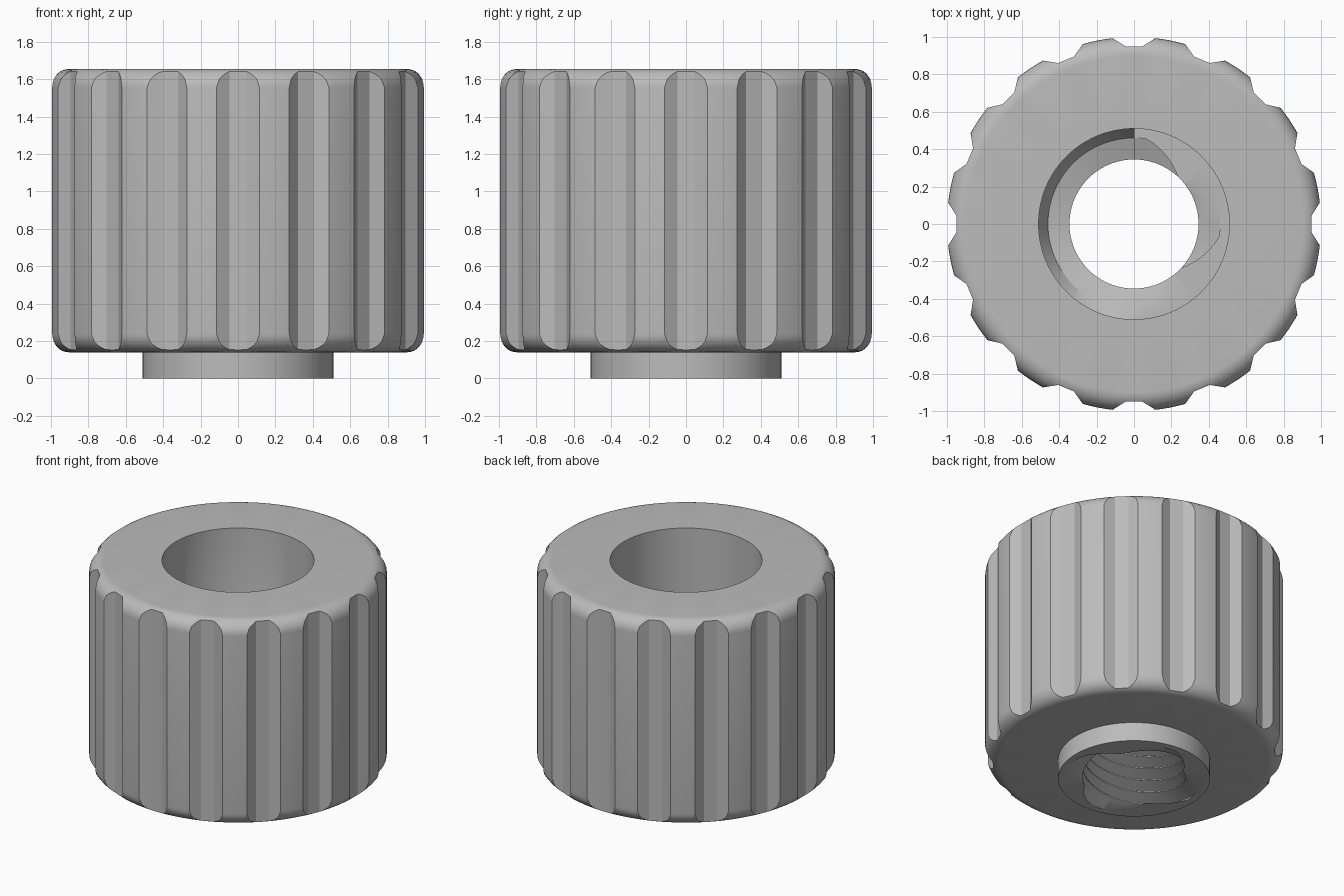
import bpy, bmesh, math
from math import pi, cos, sin, radians

cube = bpy.data.objects.get("Cube")
if cube:
    bpy.data.objects.remove(cube, do_unlink=True)

GROOVES = 16
R_OUT, R_FLOOR, FILLET = 1.0, 0.95, 0.1
Z_BODY, Z_TOP, Z_THREAD = 0.14, 1.655, 0.65
R_COLLAR, R_MINOR, R_MAJOR = 0.51, 0.345, 0.46
STARTS, PITCH = 4, 0.092
CREST = 0.05      # half-width of crest flat, in pitches
ROOT = 0.43       # where the root flat begins, in pitches


def lerp(a, b, t):
    return a + (b - a) * t


def outline():
    """Angle and radius of every column round the fluted rim."""
    floor, edge = (0.045, R_FLOOR), (0.115, (R_OUT**2 - 0.115**2) ** 0.5)
    right = [(0, R_FLOOR)] + [
        (lerp(floor[0], edge[0], i / 5), lerp(floor[1], edge[1], i / 5)) for i in range(6)]
    half = [(math.atan2(x, y), math.hypot(x, y)) for x, y in right]
    step = 2 * pi / GROOVES
    start, stop = half[-1][0], step - half[-1][0]
    land = [(lerp(start, stop, i / 6), R_OUT) for i in range(1, 6)]
    far = [(step - a, r) for a, r in reversed(half[1:])]
    one = half + land + far
    return [(a + k * step, r) for k in range(GROOVES) for a, r in one] + [(2 * pi, R_FLOOR)]


def thread_radius(phase):
    d = abs((phase + 0.5) % 1 - 0.5)
    t = min(max((d - CREST) / (ROOT - CREST), 0), 1)
    return lerp(R_MINOR, R_MAJOR, t)


def thread_rows(angle):
    """Helix-aligned rows, trimmed at both ends of the threaded bore."""
    lead = STARTS * (angle - radians(43)) / (2 * pi)
    turns = math.ceil(Z_THREAD / PITCH) + STARTS + 1
    rows = []
    for k in range(-turns, 2):
        for d in (-ROOT, -CREST, CREST, ROOT):
            z = min(max(Z_THREAD + PITCH * (k + d + lead), 0), Z_THREAD)
            rows.append((thread_radius((z - Z_THREAD) / PITCH - lead), z))
    return rows


def section(angle, rim):
    """Closed section of the knob at one angle, from outer rim to bore."""
    core = R_OUT - FILLET
    first = math.acos(min((rim - core) / FILLET, 1))
    arc = [lerp(first, pi / 2, i / 8) for i in range(9)]
    top = [(core + FILLET * cos(a), Z_TOP - FILLET + FILLET * sin(a)) for a in arc]
    low = [(r, Z_BODY + Z_TOP - z) for r, z in top]
    collar = [(R_COLLAR, Z_BODY), (R_COLLAR, 0)]
    counterbore = [(R_COLLAR, Z_THREAD), (R_COLLAR, Z_TOP)]
    return low + collar + thread_rows(angle) + counterbore + top[::-1]


# Fluted knob with collar, threaded bore and counterbore
bm = bmesh.new()
columns = []
for angle, rim in outline():
    columns.append([bm.verts.new((r * sin(angle), r * cos(angle), z))
                    for r, z in section(pi / 2 - angle, rim)])
for a, b in zip(columns, columns[1:]):
    for i in range(len(a)):
        j = (i + 1) % len(a)
        bm.faces.new((a[i], a[j], b[j], b[i]))
bmesh.ops.remove_doubles(bm, verts=bm.verts[:], dist=0.0002)
bmesh.ops.dissolve_degenerate(bm, edges=bm.edges[:], dist=0.0001)
bmesh.ops.recalc_face_normals(bm, faces=bm.faces[:])

mesh = bpy.data.meshes.new("fluted_knob")
bm.to_mesh(mesh)
bm.free()
knob = bpy.data.objects.new("fluted_knob", mesh)
bpy.context.collection.objects.link(knob)

# Plain grey
grey = bpy.data.materials.new("plain_grey")
grey.use_nodes = True
colour = (0.5, 0.5, 0.5, 1)
grey.diffuse_color = colour
grey.node_tree.nodes["Principled BSDF"].inputs["Base Color"].default_value = colour
mesh.materials.append(grey)

bpy.ops.object.select_all(action="DESELECT")
knob.select_set(True)
bpy.context.view_layer.objects.active = knob
bpy.ops.object.shade_smooth_by_angle(angle=radians(25))
